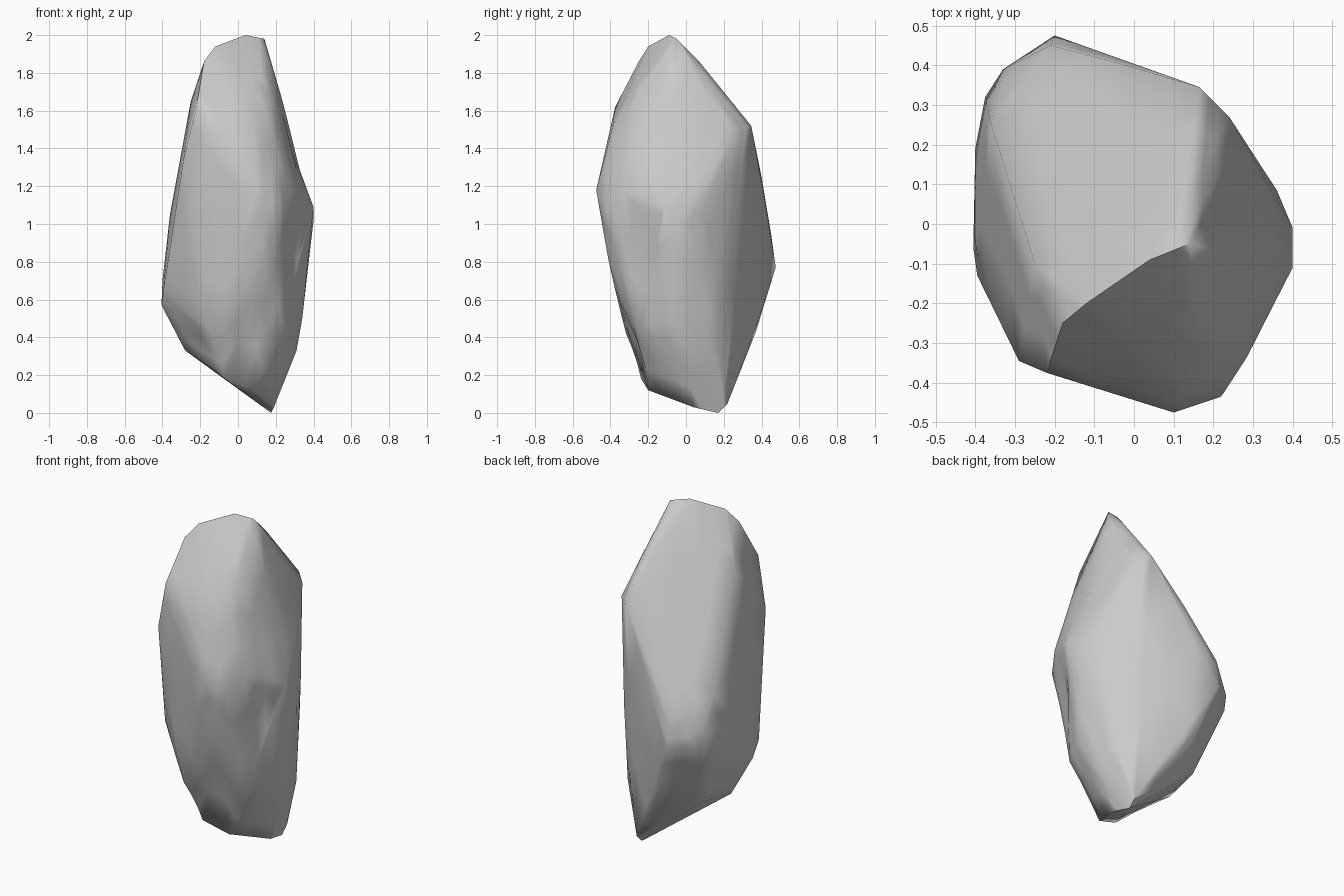
import bpy, bmesh, math
from mathutils import Vector

if "Cube" in bpy.data.objects:
    bpy.data.objects.remove(bpy.data.objects["Cube"])

# Key corners of the boulder, grouped from crown to foot
crown = [(.04, -.09, 2), (.14, -.05, 1.98), (-.12, -.2, 1.94), (-.18, -.25, 1.86),
         (.14, .07, 1.86)]
shoulder = [(.225, .1, 1.68), (.165, .345, 1.52), (.24, .27, 1.5), (-.25, -.1, 1.65),
            (-.22, -.375, 1.62), (.08, -.39, 1.51), (.17, -.26, 1.68), (-.29, -.345, 1.33),
            (-.02, .4, 1.25)]
waist = [(.1, -.475, 1.18), (.22, -.435, 1.1), (.285, -.335, 1.18), (.4, -.11, 1.09),
         (.4, -.01, 1.02), (.36, .085, 1.05), (-.21, .45, .95), (-.36, .25, 1.05),
         (-.2, .475, .77), (-.33, .39, .8), (-.375, .32, .75), (-.4, .19, .7),
         (-.32, -.25, .85), (.14, -.41, .8), (.36, -.16, .98), (.28, .19, .8)]
base = [(-.405, -.06, .57), (-.395, -.13, .65), (.34, -.07, .5), (.31, 0, .33),
        (.27, .17, .35), (-.1, .37, .43), (-.14, -.32, .42), (-.28, -.03, .33),
        (-.25, .2, .36), (.25, -.25, .45)]
foot = [(-.07, -.24, .18), (.08, -.2, .12), (.19, .04, .03), (.175, .17, 0), (.175, .22, .05)]

# Shallow hollows worn into the flanks: centre, radius, depth
dents = [((.31, -.08, 1.38), .13, .03), ((.3, -.28, .8), .13, .025),
         ((-.18, -.2, .3), .1, .03), ((.06, -.3, .35), .12, .03)]

# Wrap the corners into one faceted boulder
bm = bmesh.new()
for p in crown + shoulder + waist + base + foot:
    bm.verts.new(p)
result = bmesh.ops.convex_hull(bm, input=bm.verts[:])
spare = [g for g in set(result["geom_interior"] + result["geom_unused"])
         if isinstance(g, bmesh.types.BMVert)]
bmesh.ops.delete(bm, geom=spare, context='VERTS')
bmesh.ops.recalc_face_normals(bm, faces=bm.faces[:])

# Refine the faces and press the hollows in
bmesh.ops.subdivide_edges(bm, edges=bm.edges[:], cuts=2, use_grid_fill=True)
bm.normal_update()
for centre, radius, depth in dents:
    centre = Vector(centre)
    inward = Vector((-centre.x, -centre.y, 0)).normalized()
    for v in bm.verts:
        v.co += inward * depth * math.exp(-((v.co - centre).length / radius) ** 2)

mesh = bpy.data.meshes.new("boulder")
bm.to_mesh(mesh)
bm.free()
rock = bpy.data.objects.new("boulder", mesh)
bpy.context.collection.objects.link(rock)

# Soft shading over the whole stone
bpy.context.view_layer.objects.active = rock
rock.select_set(True)
bpy.ops.object.shade_smooth_by_angle(angle=math.radians(80))
